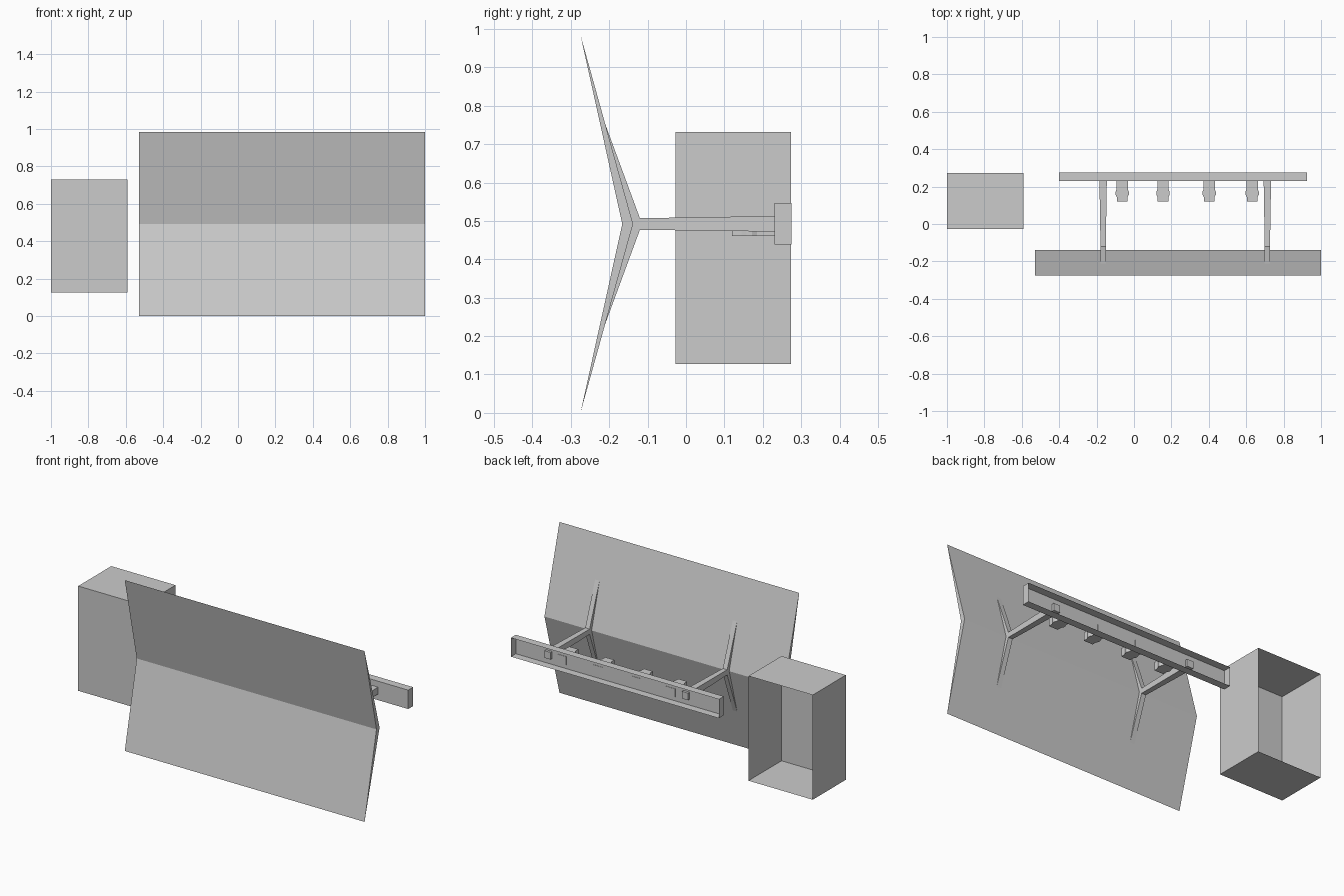
import bpy
import bmesh

if "Cube" in bpy.data.objects:
    bpy.data.objects.remove(bpy.data.objects["Cube"])


def finish(bm, name):
    bmesh.ops.recalc_face_normals(bm, faces=bm.faces)
    me = bpy.data.meshes.new(name)
    bm.to_mesh(me)
    bm.free()
    ob = bpy.data.objects.new(name, me)
    bpy.context.collection.objects.link(ob)
    return ob


def extrude(name, pts, axis, a, b):
    """Extrude a 2D profile along x (profile y,z) or z (profile x,y)."""
    bm = bmesh.new()
    place = (lambda p, t: (t, *p)) if axis == 'x' else (lambda p, t: (*p, t))
    face = bm.faces.new([bm.verts.new(place(p, a)) for p in pts])
    new = bmesh.ops.extrude_face_region(bm, geom=[face])['geom']
    d = (b - a, 0, 0) if axis == 'x' else (0, 0, b - a)
    bmesh.ops.translate(bm, vec=d, verts=[v for v in new if isinstance(v, bmesh.types.BMVert)])
    return finish(bm, name)


def loft(name, sections):
    """Bridge two x/z rectangles (y, x0, x1, z0, z1) into a tapered bar."""
    bm = bmesh.new()
    rings = [[bm.verts.new(p) for p in ((x0, y, z0), (x1, y, z0), (x1, y, z1), (x0, y, z1))]
             for y, x0, x1, z0, z1 in sections]
    for r, s in zip(rings, rings[1:]):
        for i in range(4):
            j = (i + 1) % 4
            bm.faces.new((r[i], r[j], s[j], s[i]))
    bm.faces.new(rings[0])
    bm.faces.new(rings[-1])
    return finish(bm, name)


def open_box(name, lo, hi):
    """Thin-walled box, open towards the back (+y)."""
    bm = bmesh.new()
    bmesh.ops.create_cube(bm, size=1)
    for v in bm.verts:
        v.co = [lo[i] if v.co[i] < 0 else hi[i] for i in range(3)]
    back = [f for f in bm.faces if f.calc_center_median().y > hi[1] - 1e-4]
    bmesh.ops.delete(bm, geom=back, context='FACES_ONLY')
    return finish(bm, name)


# V-folded panel, thick at the fold and sharp at the edges
extrude("folded_panel", [(-0.275, 0.0), (-0.138, 0.492), (-0.275, 0.985), (-0.166, 0.492)],
        'x', -0.53, 1.0)

# Side box and mounting channel
open_box("side_box", (-1.0, -0.028, 0.127), (-0.59, 0.273, 0.731))
open_box("rear_channel", (-0.402, 0.23, 0.438), (0.925, 0.275, 0.547))

# Forked brackets carrying the panel
for i, x in enumerate((-0.165, 0.713)):
    extrude(f"bracket_fork_{i}",
            [(-0.139, 0.492), (-0.214, 0.762), (-0.12, 0.507), (-0.12, 0.477), (-0.214, 0.222)],
            'x', x - 0.014, x + 0.014)
    loft(f"bracket_arm_{i}", [(-0.122, x - 0.014, x + 0.014, 0.477, 0.507),
                              (0.245, x - 0.02, x + 0.02, 0.472, 0.513)])

# Small clips on the front of the channel
for i, x in enumerate((-0.063, 0.155, 0.402, 0.632)):
    half = [(0.03, 0.232), (0.03, 0.185), (0.036, 0.172), (0.036, 0.158), (0.029, 0.145), (0.029, 0.12)]
    pts = [(x + w, y) for w, y in half] + [(x - w, y) for w, y in reversed(half)]
    extrude(f"clip_{i}", pts, 'z', 0.461, 0.508)
